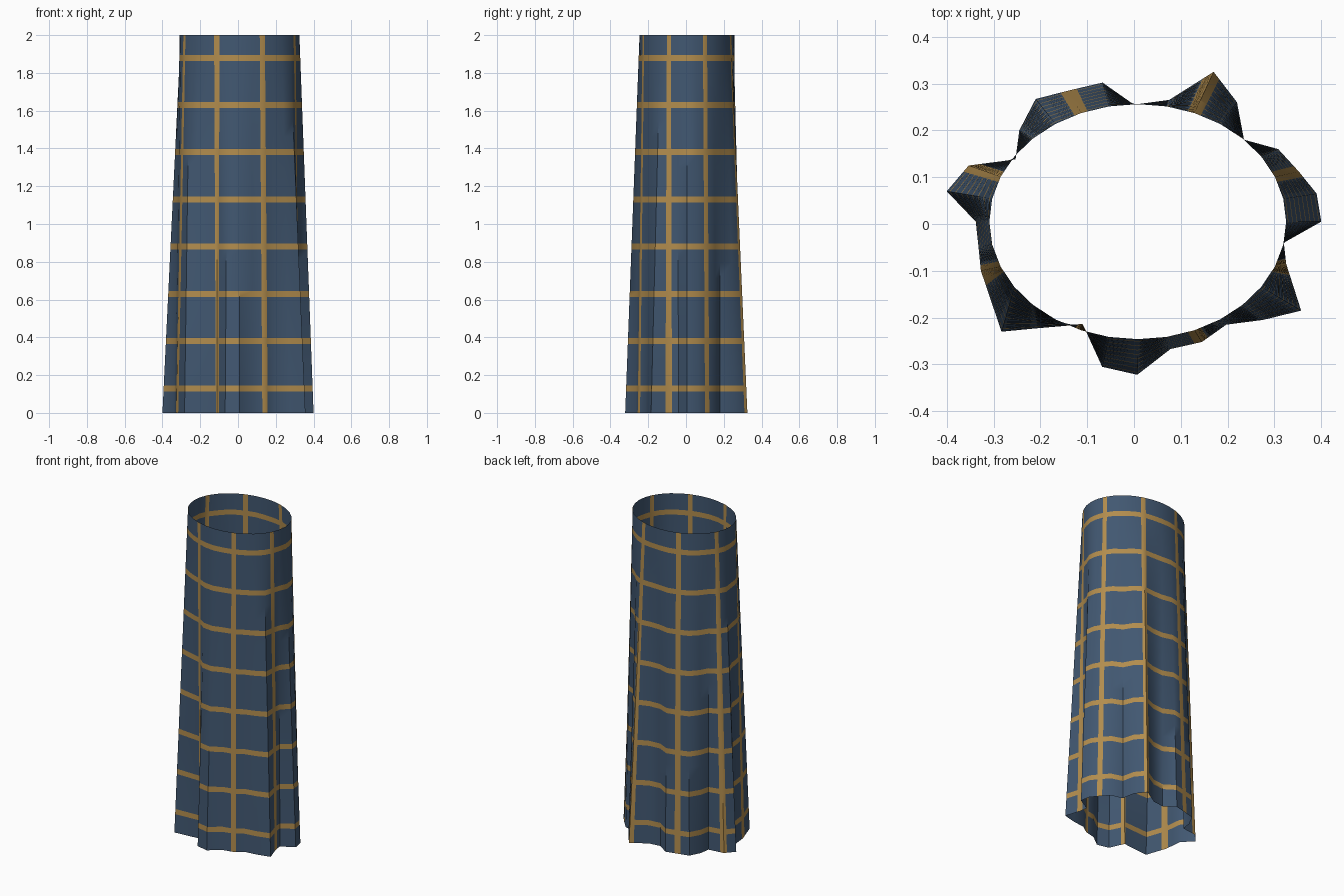
import bpy
import bmesh
from math import cos, sin, tau
from mathutils import Vector

default_cube = bpy.data.objects.get("Cube")
if default_cube:
    bpy.data.objects.remove(default_cube, do_unlink=True)


def make_material(name, colour):
    material = bpy.data.materials.new(name)
    material.use_nodes = True
    material.diffuse_color = colour
    material.node_tree.nodes["Principled BSDF"].inputs["Base Color"].default_value = colour
    return material


HEIGHT = 2.0
PLEATS = 32
STRIPE_HALF = 0.24      # half a vertical stripe, in pleat steps
BAND_HALF = 0.016       # half a horizontal band
BAND_STEP = 0.25

# Pleated hem outline, one corner per pleat step, anticlockwise from +x
hem = [
    (.4, .005), (.39, .065), (.352, .112), (.308, .16),
    (.235, .18), (.22, .26), (.17, .325), (.075, .265),
    (0, .255), (-.067, .302), (-.14, .285), (-.21, .267),
    (-.245, .2), (-.253, .138), (-.353, .125), (-.4, .07),
    (-.338, .005), (-.332, -.05), (-.327, -.1), (-.283, -.23),
    (-.21, -.223), (-.14, -.217), (-.11, -.213), (-.068, -.305),
    (.007, -.322), (.078, -.267), (.145, -.252), (.197, -.215),
    (.275, -.205), (.357, -.185), (.325, -.085), (.32, -.04),
]
hem = [Vector((x, y, 0)) for x, y in hem]

# Plain oval waist with the same number of corners
waist = []
for i in range(PLEATS):
    angle = tau * i / PLEATS
    waist.append(Vector((0.008 + 0.317 * cos(angle), 0.005 + 0.251 * sin(angle), HEIGHT)))


def on_ring(ring, step):
    i = int(step // 1)
    return ring[i % PLEATS].lerp(ring[(i + 1) % PLEATS], step - i)


# Column positions: every pleat corner, plus both edges of each stripe
columns = []
for i in range(PLEATS):
    is_stripe = i % 4 == 2
    columns += [i - STRIPE_HALF, i, i + STRIPE_HALF] if is_stripe else [i]

# Row heights: band edges, with two plain rows between bands
rows = [0.0]
for k in range(8):
    centre = 0.13 + BAND_STEP * k
    rows += [centre - BAND_HALF, centre + BAND_HALF]
    if k < 7:
        rows += [centre + BAND_STEP / 3, centre + BAND_STEP * 2 / 3]
rows.append(HEIGHT)

# Cloth tube lofted from hem to waist
bm = bmesh.new()
grid = []
for z in rows:
    grid.append([
        bm.verts.new(on_ring(hem, c).lerp(on_ring(waist, c), z / HEIGHT))
        for c in columns
    ])

for r in range(len(rows) - 1):
    middle = (rows[r] + rows[r + 1]) / 2
    in_band = abs((middle - 0.13 + BAND_STEP / 2) % BAND_STEP - BAND_STEP / 2) < BAND_HALF
    for c in range(len(columns)):
        n = (c + 1) % len(columns)
        face = bm.faces.new((grid[r][c], grid[r][n], grid[r + 1][n], grid[r + 1][c]))
        # Checked pattern: gold where a band or a stripe runs
        end = columns[n] if n else PLEATS
        step = (columns[c] + end) / 2
        in_stripe = abs(step % 4 - 2) < STRIPE_HALF
        face.material_index = 1 if in_band or in_stripe else 0

mesh = bpy.data.meshes.new("pleated_skirt")
bm.to_mesh(mesh)
bm.free()
mesh.materials.append(make_material("slate blue cloth", (0.053, 0.096, 0.165, 1)))
mesh.materials.append(make_material("gold check", (0.445, 0.265, 0.075, 1)))

skirt = bpy.data.objects.new("pleated_skirt", mesh)
bpy.context.collection.objects.link(skirt)
bpy.ops.object.select_all(action="DESELECT")
bpy.context.view_layer.objects.active = skirt
skirt.select_set(True)
bpy.ops.object.shade_smooth_by_angle(angle=0.7)
